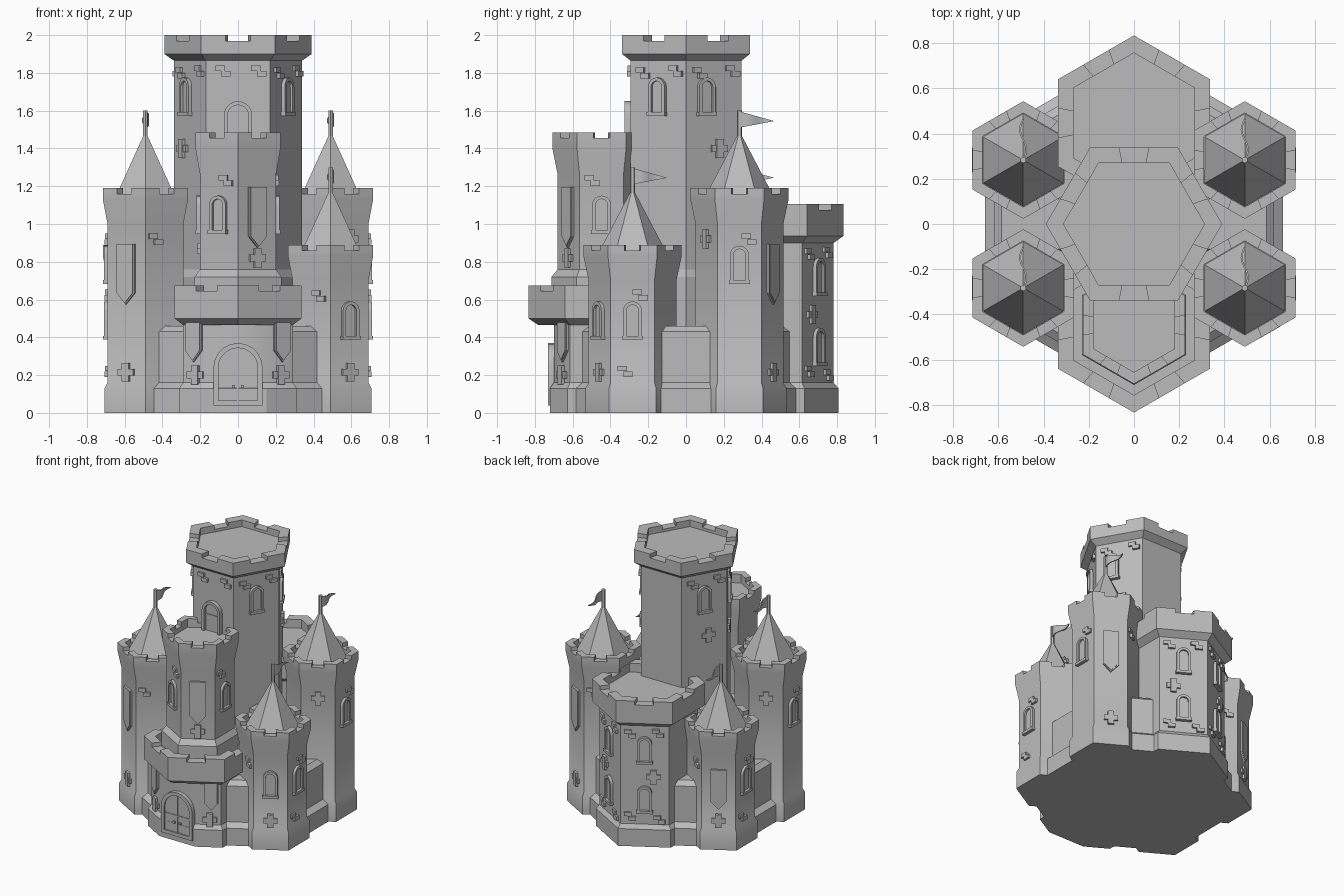
import bpy, bmesh
from math import sin, cos, pi, radians
from mathutils import Vector, Matrix

cube = bpy.data.objects.get("Cube")
if cube:
    bpy.data.objects.remove(cube)

stone = bpy.data.materials.new("grey stone")
stone.use_nodes = True
colour = (0.5, 0.5, 0.5, 1)
stone.diffuse_color = colour
stone.node_tree.nodes["Principled BSDF"].inputs["Base Color"].default_value = colour
parts = []


def finish(name, bm, matrix=None):
    bmesh.ops.recalc_face_normals(bm, faces=bm.faces)
    if matrix:
        bm.transform(matrix)
    mesh = bpy.data.meshes.new(name)
    bm.to_mesh(mesh)
    bm.free()
    mesh.materials.append(stone)
    ob = bpy.data.objects.new(name, mesh)
    bpy.context.collection.objects.link(ob)
    parts.append(ob)


def loft(name, rings, matrix=None, closed=False):
    """Skin a list of equal rings; cap the ends, or join last to first."""
    bm = bmesh.new()
    vs = [[bm.verts.new(p) for p in ring] for ring in rings]
    n = len(vs[0])
    for a, b in zip(vs, vs[1:] + vs[:1] if closed else vs[1:]):
        for i in range(n):
            j = (i + 1) % n
            bm.faces.new((a[i], a[j], b[j], b[i]))
    if not closed:
        bm.faces.new(vs[0])
        bm.faces.new(vs[-1])
    finish(name, bm, matrix)


def hexagon(c, r, z, turn=30):
    return [(c[0] + r * cos(radians(turn + 60 * i)),
             c[1] + r * sin(radians(turn + 60 * i)), z) for i in range(6)]


def crown(name, c, profile, r, top, deck, turn=30):
    """Hexagonal body with a parapet, a sunken deck and corner merlons."""
    sill, rin = top - 0.03, r * 0.8
    profile = profile + [(r, sill), (rin, sill), (rin, deck)]
    loft(name, [hexagon(c, pr, z, turn) for pr, z in profile])
    out = [Vector(p) for p in hexagon(c, r, sill, turn)]
    mid = Vector((c[0], c[1], sill))
    for i in range(6):
        o = [out[i].lerp(out[i - 1], 1 / 3), out[i], out[i].lerp(out[(i + 1) % 6], 1 / 3)]
        ring = o + [mid.lerp(p, 0.8) for p in reversed(o)]
        up = Vector((0, 0, 0.03))
        loft(name + "_merlon", [ring, [p + up for p in ring]])


# ---- wall details, placed on a face by its direction ----
def face(c, dist, angle, u, z):
    a = radians(angle)
    n, t = Vector((cos(a), sin(a), 0)), Vector((-sin(a), cos(a), 0))
    p = Vector((c[0], c[1], z)) + n * dist + t * u
    m = Matrix((t, (0, 0, 1), n)).transposed().to_4x4()
    m.translation = p
    return m


def plate(name, outline, depth, m):
    loft(name, [[(x, y, d) for x, y in outline] for d in (-0.02, depth)], m)


def box(name, x, y, w, h, depth, m):
    plate(name, [(x - w / 2, y - h / 2), (x + w / 2, y - h / 2),
                 (x + w / 2, y + h / 2), (x - w / 2, y + h / 2)], depth, m)


def arch(w, h, y0=0.0, n=10):
    r = w / 2
    return [(-r, y0), (r, y0)] + [(r * cos(pi * i / n), h - r + r * sin(pi * i / n)) for i in range(n + 1)]


def arch_frame(name, w, h, rim, depth, m):
    outer, inner = arch(w, h), arch(w - 2 * rim, h - rim, rim)
    rings = [[(x, y, d) for x, y in o] for o, d in
             ((outer, -0.02), (outer, depth), (inner, depth), (inner, -0.02))]
    loft(name + "_frame", rings, m, closed=True)
    plate(name + "_panel", inner, depth * 0.3, m)


def window(m):
    arch_frame("window", 0.1, 0.2, 0.018, 0.02, m)
    box("window_sill", 0, 0.008, 0.11, 0.02, 0.026, m)


def banner(m, h=0.32, w=0.11):
    r = w / 2
    for s, d in ((1, 0.012), (0.84, 0.017)):
        plate("banner", [(-r * s, h), (-r * s, 0.06), (0, 0.06 - 0.06 * s),
                         (r * s, 0.06), (r * s, h)], d, m)


def cross(m):
    box("cross_stone_bar", 0, 0, 0.096, 0.036, 0.014, m)
    box("cross_stone_post", 0, 0, 0.042, 0.1, 0.018, m)


def bricks(m):
    box("brick_upper", -0.015, 0.015, 0.05, 0.028, 0.014, m)
    box("brick_lower", 0.016, -0.015, 0.05, 0.028, 0.018, m)


# ---- keep ----
O = (0, 0)
KEEP = 0.295
crown("keep", O, [(0.37, 0), (0.37, 0.72), (0.34, 0.76), (0.34, 1.865), (0.39, 1.9)], 0.39, 2.0, 1.95, 0)
for ang, u in ((330, 0), (30, -0.05), (210, -0.03), (150, 0)):
    window(face(O, KEEP, ang, u, 1.575))
    bricks(face(O, KEEP, ang, 0.11, 1.81))
    bricks(face(O, KEEP, ang, -0.09, 1.8))
for ang, u in ((210, -0.07), (30, 0.03), (150, 0.03)):
    cross(face(O, KEEP, ang, u, 1.4))
for u in (-0.08, 0.11):
    bricks(face(O, KEEP, 270, u, 1.81))
door = face(O, KEEP, 270, 0, 1.4)
arch_frame("upper_door", 0.15, 0.25, 0.02, 0.03, door)
box("upper_door_bar", 0, 0.14, 0.11, 0.012, 0.015, door)

# ---- back tower ----
B = (0, 0.447)
crown("back_tower", B, [(0.36, 0), (0.36, 0.13), (0.335, 0.16), (0.335, 0.9), (0.387, 0.937)], 0.387, 1.105, 1.04)
for ang in (60, 120):
    for z in (0.25, 0.62):
        window(face(B, 0.29, ang, 0, z))
    cross(face(B, 0.29, ang, 0.06 if ang == 120 else -0.07, 0.52))
    for u, z in ((-0.1, 0.84), (0.09, 0.85), (0.1, 0.2), (-0.1, 0.22)):
        bricks(face(B, 0.29, ang, u, z))

# ---- gatehouse with a flat front for the gate ----
G = (0, -0.447)


def cut_hexagon(r, z, front):
    p = hexagon(G, r, z)
    x = (front - (G[1] - r)) * 3 ** 0.5
    return p[:4] + [(-x, front, z), (x, front, z)] + p[5:]


loft("gatehouse", [cut_hexagon(r, z, f) for r, z, f in
                   ((0.36, 0, -0.72), (0.36, 0.13, -0.72), (0.335, 0.16, -0.7), (0.335, 0.48, -0.7))])
crown("gate_balcony", G, [(0.335, 0.465), (0.387, 0.5)], 0.387, 0.675, 0.61)
gate = face(O, 0.715, 270, 0, 0.04)
arch_frame("gate", 0.26, 0.33, 0.026, 0.015, gate)
box("gate_split", 0, 0.16, 0.008, 0.27, 0.009, gate)
box("gate_rail", 0, 0.15, 0.2, 0.01, 0.009, gate)
for x in (-0.025, 0.025):
    box("gate_handle", x, 0.1, 0.016, 0.016, 0.015, gate)
for ang, s in ((240, -1), (300, 1)):
    banner(face(G, 0.29, ang, s * 0.1, 0.27), 0.21, 0.1)
    cross(face(G, 0.29, ang, s * 0.09, 0.2))

# ---- front tower above the gatehouse ----
crown("front_tower", G, [(0.265, 0.55), (0.265, 0.72), (0.232, 0.76), (0.232, 1.26), (0.26, 1.4)], 0.26, 1.485, 1.42)
for ang in (0, 180, 240):
    window(face(G, 0.2, ang, 0, 0.95))
banner(face(G, 0.2, 300, 0, 0.875))
cross(face(G, 0.2, 300, 0, 0.82))
bricks(face(G, 0.2, 240, 0.045, 1.23))
bricks(face(G, 0.2, 0, -0.05, 1.23))
bricks(face(G, 0.2, 180, 0.05, 0.87))

# ---- four corner towers with pointed roofs and flags ----
for sx, sy in ((1, 1), (-1, -1), (1, -1), (-1, 1)):
    c = (sx * 0.49, sy * 0.283)
    tall = sx == sy
    top = 1.19 if tall else 0.89
    crown("corner_tower", c, [(0.25, 0), (0.25, 0.13), (0.232, 0.16), (0.232, top - 0.19), (0.26, top - 0.06)],
          0.26, top, top - 0.09)
    tip = top + 0.29
    loft("tower_roof", [hexagon(c, 0.205, top - 0.09), hexagon(c, 0.006, tip)])
    loft("flag_pole", [hexagon(c, 0.014, tip - 0.04), hexagon(c, 0.014, tip + 0.12)])
    rings = []
    for i in range(13):
        f = i / 12
        x, y, z = c[0] + 0.014 * sin(f * 2 * pi), c[1] + 0.18 * f, tip + 0.073 - 0.008 * f
        h = 0.042 * (1 - f) + 0.001
        rings.append([(x - 0.004, y, z - h), (x + 0.004, y, z - h), (x + 0.004, y, z + h), (x - 0.004, y, z + h)])
    loft("flag", rings)
    turn = 0 if sx > 0 else 180
    side = lambda a, u, z: face(c, 0.2, turn + a, u, z)
    if tall:
        window(side(0, 0, 0.685))
        banner(side(60, 0, 0.575))
        cross(side(60, 0, 0.215))
        bricks(side(0, 0.05, 0.92))
        bricks(side(120, -0.058, 0.92))
        cross(side(300, 0, 0.92))
    else:
        window(side(0, 0, 0.39))
        if sx > 0:
            window(side(300, 0, 0.39))
        else:
            banner(side(300, 0, 0.3), 0.3)
        cross(side(300, 0, 0.215))
        bricks(side(0, 0.04, 0.625))
        bricks(side(0, -0.04, 0.22))
        bricks(side(240, 0.046, 0.62))

# ---- curtain walls and floor slab ----
for i in range(6):
    loft("curtain_wall", [[(-w, z, 0.2), (w, z, 0.2), (w, z, d), (-w, z, d)] for w, d, z in
                          ((0.14, 0.66, 0), (0.14, 0.66, 0.13), (0.13, 0.62, 0.16),
                           (0.13, 0.62, 0.43), (0.11, 0.585, 0.46))], face(O, 0, 60 * i, 0, 0))
loft("floor_slab", [hexagon(O, 0.6, 0), hexagon(O, 0.6, 0.1)])

# ---- smooth the gentle flares, keep edges sharp ----
bpy.ops.object.select_all(action='DESELECT')
for ob in parts:
    ob.select_set(True)
bpy.context.view_layer.objects.active = parts[0]
bpy.ops.object.shade_smooth_by_angle(angle=radians(30))
